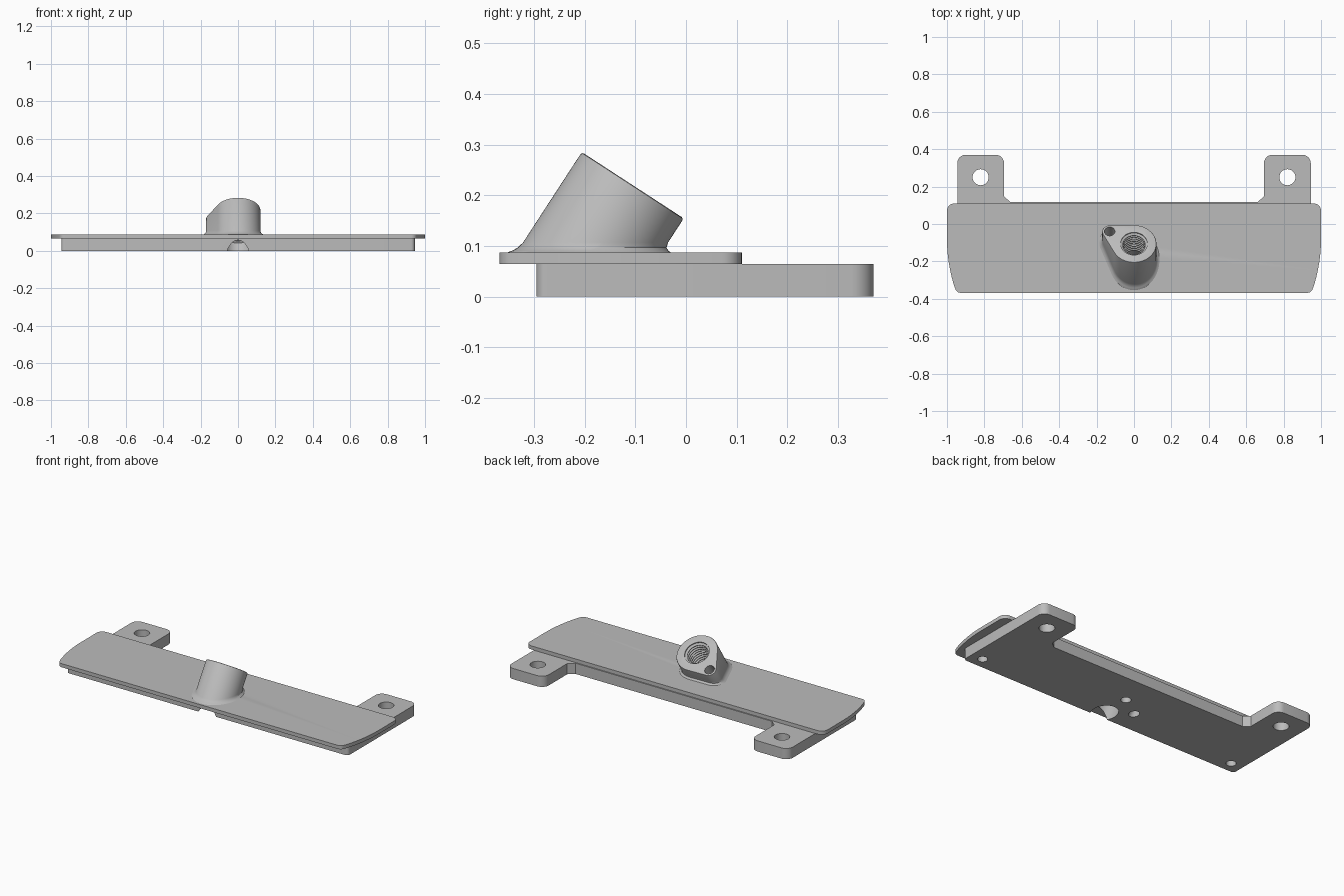
import bpy, bmesh
from math import pi, sin, cos, acos, atan2
from mathutils import Vector, Matrix

if "Cube" in bpy.data.objects:
    bpy.data.objects.remove(bpy.data.objects["Cube"], do_unlink=True)

grey = bpy.data.materials.new("plain grey")
grey.use_nodes = True
COLOUR = (0.5, 0.5, 0.5, 1)
grey.diffuse_color = COLOUR
grey.node_tree.nodes["Principled BSDF"].inputs["Base Color"].default_value = COLOUR


def loft(name, rings):
    """Closed solid through a list of equal-length rings, capped at both ends."""
    bm = bmesh.new()
    rows = [[bm.verts.new(p) for p in ring] for ring in rings]
    n = len(rows[0])
    for a, b in zip(rows, rows[1:]):
        for i in range(n):
            j = (i + 1) % n
            bm.faces.new((a[i], a[j], b[j], b[i]))
    bm.faces.new(rows[0])
    bm.faces.new(rows[-1])
    bmesh.ops.recalc_face_normals(bm, faces=bm.faces)
    mesh = bpy.data.meshes.new(name)
    bm.to_mesh(mesh)
    bm.free()
    mesh.materials.append(grey)
    ob = bpy.data.objects.new(name, mesh)
    bpy.context.collection.objects.link(ob)
    return ob


def rounded(corners, steps=8):
    """Polygon outline with each (x, y, radius) corner filleted."""
    out = []
    for i, (x, y, r) in enumerate(corners):
        p = Vector((x, y))
        if r == 0:
            out.append(p)
            continue
        a = (Vector(corners[i - 1][:2]) - p).normalized()
        b = (Vector(corners[(i + 1) % len(corners)][:2]) - p).normalized()
        half = a.angle(b) / 2
        centre = p + (a + b).normalized() * r / sin(half)
        start = p + a * r * cos(half) / sin(half) - centre
        end = p + b * r * cos(half) / sin(half) - centre
        for k in range(steps + 1):
            s = k / steps
            sweep = pi - 2 * half
            out.append(centre + (start * sin((1 - s) * sweep) + end * sin(s * sweep)) / sin(sweep))
    return out


def mirrored(half):
    return half + [(-x, y, r) for x, y, r in reversed(half)]


def slab(name, outline, z0, z1):
    return loft(name, [[(p[0], p[1], z) for p in outline] for z in (z0, z1)])


def lathe(name, profile, frame, segments=40):
    """Round solid from (radius, height) pairs along the frame's own z."""
    return loft(name, [[frame @ Vector((r * cos(2 * pi * i / segments),
                                        r * sin(2 * pi * i / segments), h))
                        for i in range(segments)] for r, h in profile])


# Tilted frame of the boss, origin at the centre of its top face
axis = Vector((0, 0.545, 0.838)).normalized()
side = Vector((1, 0, 0))
across = axis.cross(side)
tilt = Matrix((side, across, axis)).transposed().to_4x4()
tilt.translation = (0, -0.105, 0.22)
LUG = Vector((-0.13, 0.078))


def boss_outline(grow):
    """Teardrop: big circle joined to the small lug circle by tangents."""
    big, small = 0.12 + grow, 0.04 + grow
    phi = atan2(LUG.y, LUG.x)
    beta = acos((big - small) / LUG.length)
    pts = []
    for k in range(41):
        a = phi + beta + (2 * pi - 2 * beta) * k / 40
        pts.append((big * cos(a), big * sin(a)))
    for k in range(17):
        a = phi - beta + 2 * beta * k / 16
        pts.append((LUG.x + small * cos(a), LUG.y + small * sin(a)))
    return pts


def level_ring(grow, z):
    ring = []
    for u, v in boss_outline(grow):
        p = tilt @ Vector((u, v, 0))
        ring.append(p + axis * (z - p.z) / axis.z)
    return ring


def top_ring(grow, h):
    return [tilt @ Vector((u, v, h)) for u, v in boss_outline(grow)]


# Base with two rear tabs
base = slab("base", rounded(mirrored([
    (0.945, -0.295, 0.02), (0.945, 0.37, 0.045), (0.695, 0.37, 0.045),
    (0.695, 0.147, 0), (0.66, 0.117, 0)])), 0, 0.065)

# Cover plate with bowed ends
bow = [(1 - 0.038 * (k / 6) ** 2, -0.08 - 0.25 * k / 6, 0) for k in range(6, -1, -1)]
plate = slab("cover_plate", rounded(mirrored(
    [(0.947, -0.368, 0.03)] + bow + [(1, 0.11, 0.04)])), 0.065, 0.087)

# Slanted boss with a flared foot and softened rim
boss = loft("slanted_boss", [
    level_ring(0.018, 0.08), level_ring(0.016, 0.087), level_ring(0.009, 0.091),
    level_ring(0.003, 0.097), level_ring(0, 0.107),
    top_ring(0, -0.005), top_ring(-0.0015, -0.0015), top_ring(-0.005, 0)])

# Threaded bore cutter
thread = [(0.072, 0.03), (0.072, -0.006)]
PITCH = 0.018
for k in range(9):
    top = -0.006 - k * PITCH
    thread += [(0.06, top - PITCH * 0.4), (0.06, top - PITCH * 0.55), (0.071, top - PITCH * 0.95)]
thread += [(0.07, -0.34)]
bore = lathe("bore_cutter", thread, tilt)

# Lug hole runs parallel to the bore
lug_hole = lathe("lug_cutter", [(0.028, 0.03), (0.028, -0.3)],
                 tilt @ Matrix.Translation((LUG.x, LUG.y, 0)))

# Upright holes: through the tabs, blind from underneath
upright = []
for x, y, r, depth in [(0.82, 0.25, 0.043, 0.1), (-0.82, 0.25, 0.043, 0.1),
                       (0.87, -0.227, 0.028, 0.05), (-0.87, -0.227, 0.028, 0.05),
                       (0, -0.068, 0.028, 0.05)]:
    upright.append(lathe("hole_cutter", [(r, -0.02), (r, depth)],
                         Matrix.Translation((x, y, 0)), 32))


def cut(ob, cutters):
    bpy.ops.object.select_all(action='DESELECT')
    bpy.context.view_layer.objects.active = ob
    ob.select_set(True)
    for cutter in cutters:
        mod = ob.modifiers.new("cut", 'BOOLEAN')
        mod.operation = 'DIFFERENCE'
        mod.solver = 'EXACT'
        mod.object = cutter
        bpy.ops.object.modifier_apply(modifier=mod.name)
    bpy.ops.object.shade_smooth_by_angle(angle=0.5)


cut(base, [bore, lug_hole] + upright)
cut(plate, [bore, lug_hole])
cut(boss, [bore, lug_hole])
for cutter in [bore, lug_hole] + upright:
    bpy.data.objects.remove(cutter, do_unlink=True)
